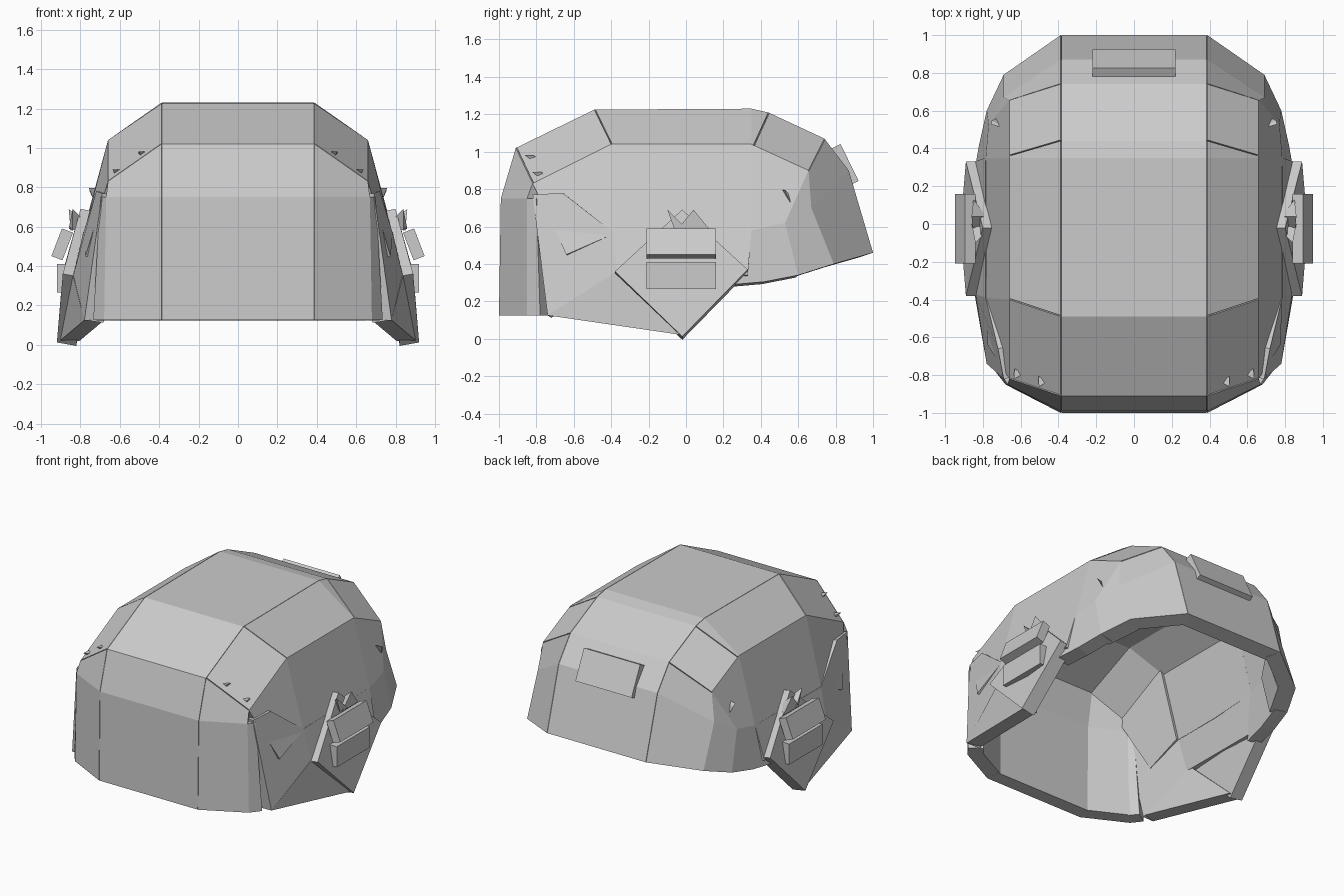
import bpy, bmesh
from math import radians
from mathutils import Vector, Matrix

if "Cube" in bpy.data.objects:
    bpy.data.objects.remove(bpy.data.objects["Cube"])

MID = Vector((0, 0, 0.45))


def finish(name, verts, faces, mirror=True, thick=0.0):
    """Mesh object with optional mirror across x and inward thickness."""
    me = bpy.data.meshes.new(name)
    me.from_pydata([tuple(v) for v in verts], [], faces)
    bm = bmesh.new()
    bm.from_mesh(me)
    if thick:
        for f in bm.faces:
            if f.normal.dot(f.calc_center_median() - MID) < 0:
                f.normal_flip()
    else:
        bmesh.ops.recalc_face_normals(bm, faces=bm.faces[:])
    bm.to_mesh(me)
    bm.free()
    ob = bpy.data.objects.new(name, me)
    bpy.context.collection.objects.link(ob)
    if mirror:
        ob.modifiers.new("mirror", 'MIRROR')
    if thick:
        s = ob.modifiers.new("thickness", 'SOLIDIFY')
        s.thickness = thick
        s.offset = -1
    return ob


def plate(name, pts, thick=0.1):
    return finish(name, pts, [list(range(len(pts)))], True, thick)


def box(name, center, size, rot=(0, 0, 0), mirror=True):
    bm = bmesh.new()
    m = Matrix.Translation(center)
    for ang, ax in zip(rot, 'XYZ'):
        m = m @ Matrix.Rotation(radians(ang), 4, ax)
    bmesh.ops.create_cube(bm, size=1, matrix=m @ Matrix.Diagonal((*size, 1)))
    verts = [v.co.copy() for v in bm.verts]
    faces = [[v.index for v in f.verts] for f in bm.faces]
    bm.free()
    return finish(name, verts, faces, mirror)


def spike(name, tip, base):
    return finish(name, [tip] + base, [(0, 1, 2), (0, 2, 3), (0, 3, 1), (1, 3, 2)])


# Crown rows: centre strip profile (y, z) and shoulder edge, brow to nape
center = [(-1, .125), (-.99, .75), (-.91, 1.02), (-.49, 1.225), (.35, 1.23),
          (.44, 1.21), (.74, 1.07), (.87, .9), (1, .46)]
edge = [(.68, -.85, .125), (.67, -.85, .75), (.66, -.82, .83), (.66, -.40, 1.04),
        (.66, .35, 1.04), (.66, .36, 1.035), (.66, .655, .9), (.69, .67, .70), (.69, .79, .40)]


def strip(name, left, right, thick=0.1):
    """Ladder of quads between two matching rows of points."""
    n = len(left)
    faces = [(i, i + 1, n + i + 1, n + i) for i in range(n - 1)]
    return finish(name, left + right, faces, True, thick)


# Centre strip, then separate shoulder plates with fine seams between them
strip("center_strip", [(0, y, z) for y, z in center], [(.385, y, z) for y, z in center])
for name, a, b in (("brow_corner", 0, 2), ("shoulder_front", 2, 3),
                   ("shoulder_top", 3, 5), ("shoulder_rear", 5, 6), ("nape_corner", 6, 8)):
    left = [Vector((.388, y, z)) for y, z in center[a:b + 1]]
    right = [Vector(p) for p in edge[a:b + 1]]
    if a:  # small gap towards the previous plate
        left[0] += (left[1] - left[0]).normalized() * .006
        right[0] += (right[1] - right[0]).normalized() * .006
    strip(name, left, right)

# Upper side plates
b2, b3, b4, b5, b6, b7, b8 = edge[2:]
plate("side_front_flap", [b2, b3, (.785, -.39, .56), (.775, -.64, .45)], .12)
plate("side_panel", [b3, b4, (.785, .35, .58), (.785, -.02, .56), (.785, -.39, .56)])
plate("side_rear_panel", [b4, b6, (.77, .53, .62), (.785, .35, .58)])
plate("rear_wedge", [b6, b7, (.77, .53, .62)])

# Lower side plates
plate("front_corner", [edge[0], edge[1], (.70, -.80, .75), (.735, -.78, .125)])
plate("cheek_upper", [(.69, -.82, .77), (.72, -.66, .78), (.785, -.39, .57),
                      (.84, -.37, .34), (.78, -.74, .125)])
plate("cheek_lower", [(.78, -.74, .125), (.84, -.37, .36), (.905, -.02, .02)])
plate("ear_backing", [(.785, -.39, .57), (.785, .35, .58), (.845, .33, .34), (.84, -.37, .34)])
plate("rear_corner", [b7, b8, (.78, .60, .34), (.77, .53, .62)], .12)
plate("rear_low_side", [(.77, .53, .62), (.78, .60, .34), (.82, .42, .305),
                        (.85, .25, .29), (.785, .35, .58)])

# Diamond ear guard and its two blocks
plate("ear_diamond", [(.92, -.02, .012), (.89, -.38, .36), (.80, -.02, .69), (.89, .33, .37)], .1)
box("ear_block_upper", (.893, -.025, .51), (.06, .37, .15), (0, -21, 0))
box("ear_block_lower", (.885, -.025, .338), (.07, .37, .146))

# Small block on the back
box("back_block", (0, .85, .93), (.44, .055, .22), (26, 0, 0), False)

# Plate corners poking through the shell
spike("ear_spike_rear", (.86, .04, .69), [(.78, .04, .62), (.85, .13, .58), (.85, -.05, .58)])
spike("ear_spike_front", (.84, -.10, .69), [(.77, -.03, .62), (.86, -.0, .59), (.84, -.06, .58)])
for n, (x, y, z, r) in enumerate([(.49, -.84, .97, .03), (.62, -.80, .88, .03), (.73, .53, .77, .05)]):
    d = Vector((x, y, z - .5)).normalized() * .03
    p = Vector((x, y, z))
    spike("corner_spike_%d" % n, p + d, [p - d + Vector(o) * r for o in
                                         ((1, .3, .7), (-1, -.3, .7), (.3, 1, -1))])
